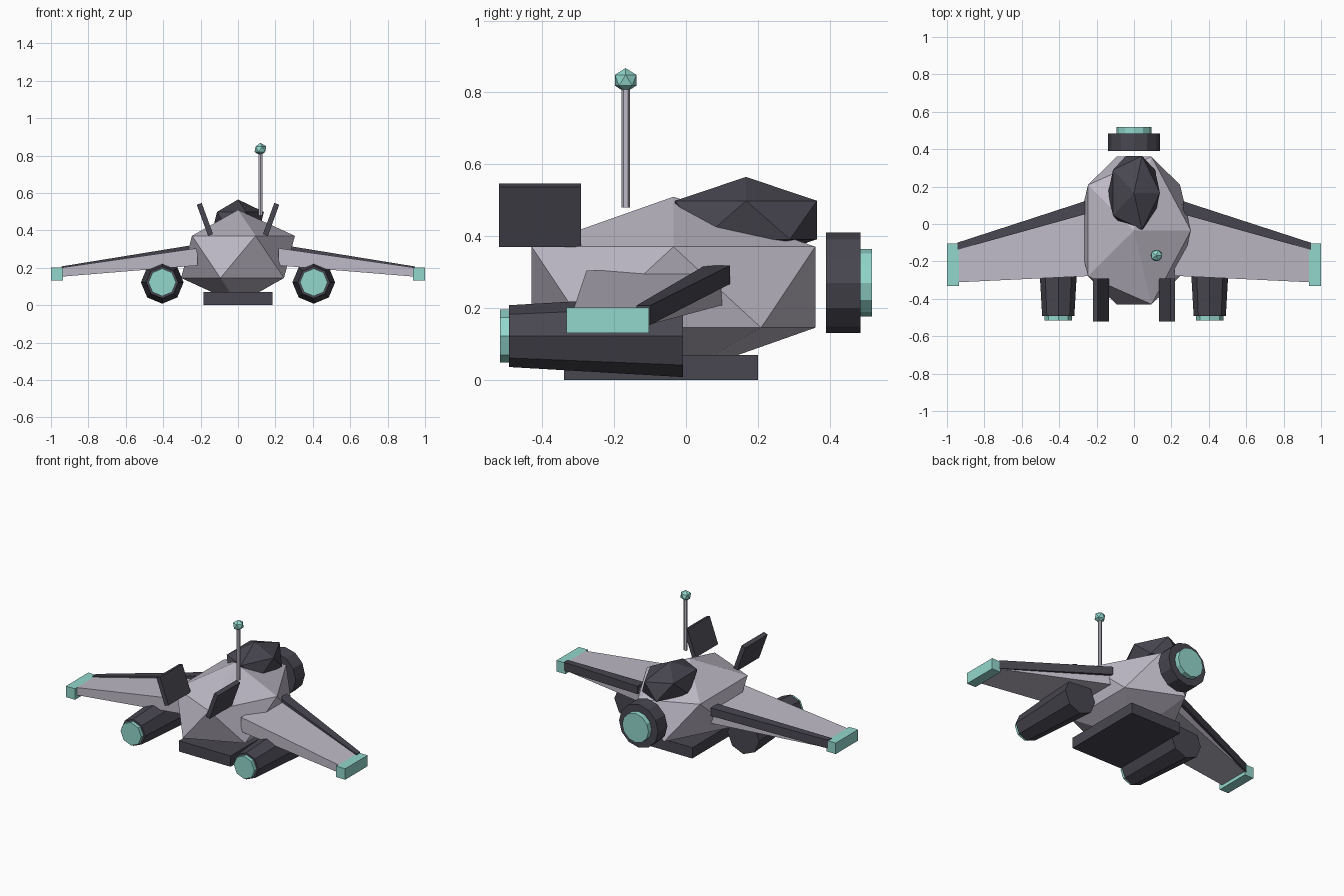
import bpy, bmesh
from math import radians
from mathutils import Matrix, Vector

if "Cube" in bpy.data.objects:
    bpy.data.objects.remove(bpy.data.objects["Cube"])


def material(name, rgb):
    m = bpy.data.materials.new(name)
    m.diffuse_color = (*rgb, 1)
    m.use_nodes = True
    m.node_tree.nodes["Principled BSDF"].inputs["Base Color"].default_value = m.diffuse_color
    return m


HULL = material("hull_grey", (0.52, 0.49, 0.57))
DARK = material("dark_grey", (0.065, 0.062, 0.08))
TEAL = material("teal", (0.29, 0.68, 0.61))


def finish(name, bm, mat, mirror=False):
    bmesh.ops.recalc_face_normals(bm, faces=bm.faces)
    me = bpy.data.meshes.new(name)
    bm.to_mesh(me)
    bm.free()
    me.materials.append(mat)
    ob = bpy.data.objects.new(name, me)
    bpy.context.collection.objects.link(ob)
    if mirror:
        ob.modifiers.new("mirror", 'MIRROR').use_mirror_merge = False
    return ob


def gem(name, centre, radii, mat):
    """Stretched icosahedron."""
    bm = bmesh.new()
    bmesh.ops.create_icosphere(bm, subdivisions=1, radius=1,
                               matrix=Matrix.LocRotScale(Vector(centre), None, Vector(radii)))
    return finish(name, bm, mat)


def box(name, lo, hi, mat, mirror=False, tilt=0):
    """Box between two corners, optionally tilted about y."""
    lo, hi = Vector(lo), Vector(hi)
    mx = (Matrix.Translation((lo + hi) / 2) @ Matrix.Rotation(tilt, 4, 'Y')
          @ Matrix.Diagonal((*(hi - lo), 1)))
    bm = bmesh.new()
    bmesh.ops.create_cube(bm, size=1, matrix=mx)
    return finish(name, bm, mat, mirror)


def tube(name, x, z, y_front, y_back, r_front, r_back, sides, mat, mirror=False):
    """Capped cylinder or cone lying along y."""
    bm = bmesh.new()
    mx = Matrix.Translation((x, (y_front + y_back) / 2, z)) @ Matrix.Rotation(radians(90), 4, 'X')
    bmesh.ops.create_cone(bm, cap_ends=True, segments=sides, radius1=r_back,
                          radius2=r_front, depth=y_back - y_front, matrix=mx)
    return finish(name, bm, mat, mirror)


def loft(name, root, tip, mat):
    """Tapered slab between two sections (x, y0, y1, z0, z1), mirrored."""
    bm = bmesh.new()
    rings = [[bm.verts.new((x, y, z)) for y, z in ((y0, z0), (y1, z0), (y1, z1), (y0, z1))]
             for x, y0, y1, z0, z1 in (root, tip)]
    for ring in rings:
        bm.faces.new(ring)
    a, b = rings
    for i in range(4):
        j = (i + 1) % 4
        bm.faces.new((a[i], a[j], b[j], b[i]))
    return finish(name, bm, mat, mirror=True)


# Fuselage, canopy and belly skid
gem("fuselage", (0, -0.035, 0.258), (0.34, 0.464, 0.252), HULL)
gem("canopy", (0, 0.167, 0.445), (0.155, 0.232, 0.12), DARK)
box("belly_skid", (-0.185, -0.34, 0), (0.185, 0.2, 0.07), DARK)

# Ring and glowing disc at the end of the hull
tube("intake_ring", 0, 0.27, 0.39, 0.485, 0.14, 0.14, 12, DARK)
tube("intake_disc", 0, 0.27, 0.42, 0.518, 0.094, 0.094, 12, TEAL)

# Wings with edge strips and tip blocks
loft("wings", (0.216, -0.277, 0.115, 0.212, 0.305), (0.95, -0.312, -0.11, 0.152, 0.2), HULL)
loft("wing_edge_strips", (0.262, 0.052, 0.122, 0.267, 0.318),
     (0.945, -0.138, -0.1, 0.153, 0.207), DARK)
box("wing_tips", (0.935, -0.332, 0.131), (1.0, -0.103, 0.202), TEAL, mirror=True)

# Engines under the wings
tube("engines", 0.405, 0.122, -0.493, -0.008, 0.086, 0.114, 8, DARK, mirror=True)
tube("engine_glow", 0.405, 0.122, -0.517, -0.46, 0.074, 0.074, 8, TEAL, mirror=True)

# Splayed tail fins
box("tail_fins", (0.163, -0.52, 0.37), (0.191, -0.292, 0.547), DARK, mirror=True, tilt=radians(20))

# Antenna
bm = bmesh.new()
bmesh.ops.create_cone(bm, cap_ends=True, segments=6, radius1=0.012, radius2=0.012,
                      depth=0.35, matrix=Matrix.Translation((0.12, -0.168, 0.655)))
finish("antenna_rod", bm, HULL)
gem("antenna_ball", (0.12, -0.168, 0.834), (0.035, 0.035, 0.034), TEAL)
